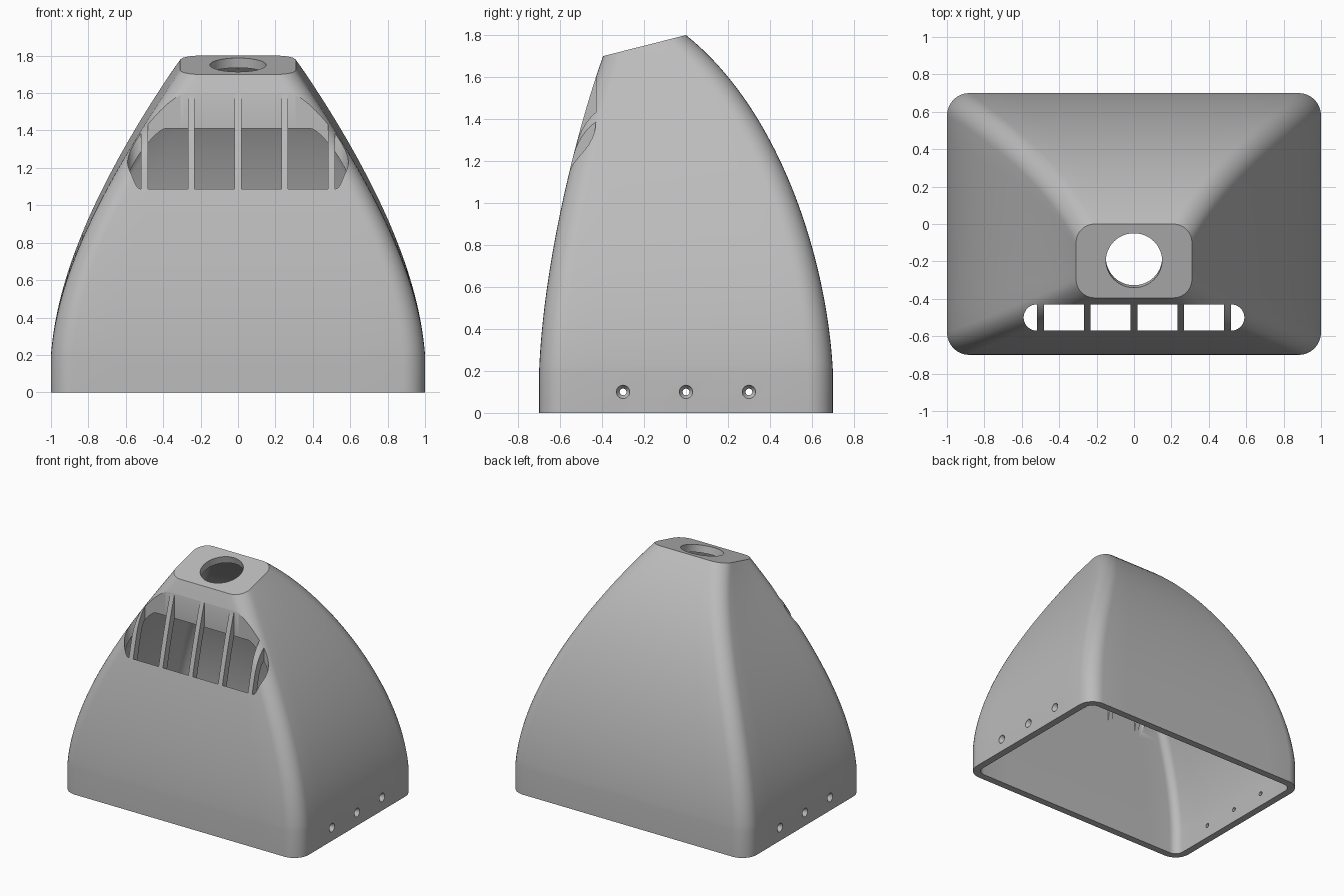
import bpy
import bmesh
from math import sin, cos, pi, sqrt
from mathutils import Vector

old = bpy.data.objects.get("Cube")
if old:
    bpy.data.objects.remove(old, do_unlink=True)

WALL = 0.055
BAND = 0.2          # height of the straight skirt
LEVELS = 44

# Wall curves as (offset, height) control points, from the skirt to the top
SIDE = [(1.0, BAND), (0.965, 0.65), (0.72, 1.15), (0.31, 1.75)]
FRONT = [(-0.7, BAND), (-0.68, 0.7), (-0.53, 1.32), (-0.395, 1.7)]
BACK = [(0.7, BAND), (0.67, 0.75), (0.44, 1.45), (0.0, 1.8)]

grey = bpy.data.materials.new("grey_plastic")
grey.use_nodes = True
colour = (0.5, 0.5, 0.5, 1)
grey.diffuse_color = colour
grey.node_tree.nodes["Principled BSDF"].inputs["Base Color"].default_value = colour


def bezier(c, t, k):
    s = 1 - t
    return (s**3 * c[0][k] + 3 * s * s * t * c[1][k]
            + 3 * s * t * t * c[2][k] + t**3 * c[3][k])


def offset_at(curve, z):
    """Offset of a wall curve at a given height."""
    lo, hi = 0.0, 1.0
    for _ in range(40):
        mid = (lo + hi) / 2
        if bezier(curve, mid, 1) < z:
            lo = mid
        else:
            hi = mid
    return bezier(curve, lo, 0)


def loft(name, rings, bottom=True):
    """Skin a stack of closed rings and cap the ends."""
    bm = bmesh.new()
    rows = [[bm.verts.new(p) for p in ring] for ring in rings]
    n = len(rows[0])
    for a, b in zip(rows, rows[1:]):
        for i in range(n):
            j = (i + 1) % n
            bm.faces.new((a[i], a[j], b[j], b[i]))
    bm.faces.new(rows[-1])
    if bottom:
        bm.faces.new(rows[0][::-1])
        bmesh.ops.recalc_face_normals(bm, faces=bm.faces)
    mesh = bpy.data.meshes.new(name)
    bm.to_mesh(mesh)
    bm.free()
    obj = bpy.data.objects.new(name, mesh)
    bpy.context.collection.objects.link(obj)
    mesh.materials.append(grey)
    return obj


def rounded_ring(hx, yf, yb, zf, zb, r, arc=8, straight=8):
    """Rounded rectangle lying in a plane that tilts from front to back."""
    pts = []
    corners = [(hx - r, yb - r), (r - hx, yb - r), (r - hx, yf + r), (hx - r, yf + r)]
    for q, (cx, cy) in enumerate(corners):
        for i in range(arc + 1):
            a = (q + i / arc) * pi / 2
            pts.append(Vector((cx + r * cos(a), cy + r * sin(a))))
        nx, ny = corners[(q + 1) % 4]
        a = (q + 1) * pi / 2
        end = Vector((nx + r * cos(a), ny + r * sin(a)))
        start = pts[-1]
        pts += [start.lerp(end, i / straight) for i in range(1, straight)]
    return [(p.x, p.y, zf + (zb - zf) * (p.y - yf) / (yb - yf)) for p in pts]


def circle(centre, u, v, r, n=48):
    return [centre + r * (u * cos(2 * pi * i / n) + v * sin(2 * pi * i / n)) for i in range(n)]


# Hood body: straight skirt, then curved walls rising to a tilted flat top
rings = [rounded_ring(1, -0.7, 0.7, 0, 0, 0.12)]
for i in range(LEVELS + 1):
    s = i / LEVELS
    zf, zb = BAND + 1.5 * s, BAND + 1.6 * s
    rings.append(rounded_ring(offset_at(SIDE, (zf + zb) / 2), offset_at(FRONT, zf),
                              offset_at(BACK, zb), zf, zb, 0.12 - 0.02 * s))
hood = loft("hood_shell", rings, bottom=False)
solid = hood.modifiers.new("wall", "SOLIDIFY")
solid.thickness = WALL
solid.offset = -1
solid.use_even_offset = True

cutters = []

# Round outlet, square to the tilted top
normal = Vector((0, -0.1, 0.395)).normalized()
along = Vector((0, 0.395, 0.1)).normalized()
centre = Vector((0, -0.195, 1.75))
cutters.append(loft("outlet_cutter", [circle(centre + normal * d, Vector((1, 0, 0)), along, 0.15)
                                      for d in (-0.15, 0.15)]))

# Vent slot with round ends, split into cells that leave five slats standing
SLOT_X, SLOT_R, SLOT_Y, SLAT = 0.59, 0.07, -0.5, 0.018


def slot_half(x):
    over = max(0, abs(x) - (SLOT_X - SLOT_R))
    return sqrt(max(0, SLOT_R**2 - over**2))


slats = [k * 0.25 for k in range(-2, 3)]
starts = [-SLOT_X + 0.0005] + [x + SLAT for x in slats]
ends = [x - SLAT for x in slats] + [SLOT_X - 0.0005]
for a, b in zip(starts, ends):
    xs = [a + (b - a) * (1 - cos(pi * i / 14)) / 2 for i in range(15)]
    outline = [(x, SLOT_Y - slot_half(x)) for x in xs]
    outline += [(x, SLOT_Y + slot_half(x)) for x in reversed(xs)]
    cutters.append(loft("vent_cutter", [[(x, y, z) for x, y in outline] for z in (0.4, 1.9)]))

# Countersunk screw holes through both sides
for y in (-0.3, 0, 0.3):
    profile = [(-1.03, 0.032), (-0.995, 0.032), (-0.97, 0.016),
               (0.97, 0.016), (0.995, 0.032), (1.03, 0.032)]
    cutters.append(loft("screw_cutter", [circle(Vector((x, y, 0.1)), Vector((0, 1, 0)),
                                                Vector((0, 0, 1)), r, 24) for x, r in profile]))

for cutter in cutters:
    cutter.hide_render = True
    cut = hood.modifiers.new("cut", "BOOLEAN")
    cut.operation = "DIFFERENCE"
    cut.solver = "EXACT"
    cut.object = cutter

# Bake the cuts, drop the cutters and smooth the walls
bpy.ops.object.select_all(action="DESELECT")
bpy.context.view_layer.objects.active = hood
hood.select_set(True)
for mod in list(hood.modifiers):
    bpy.ops.object.modifier_apply(modifier=mod.name)
for cutter in cutters:
    bpy.data.objects.remove(cutter, do_unlink=True)
bpy.ops.object.shade_smooth_by_angle(angle=pi / 7)
